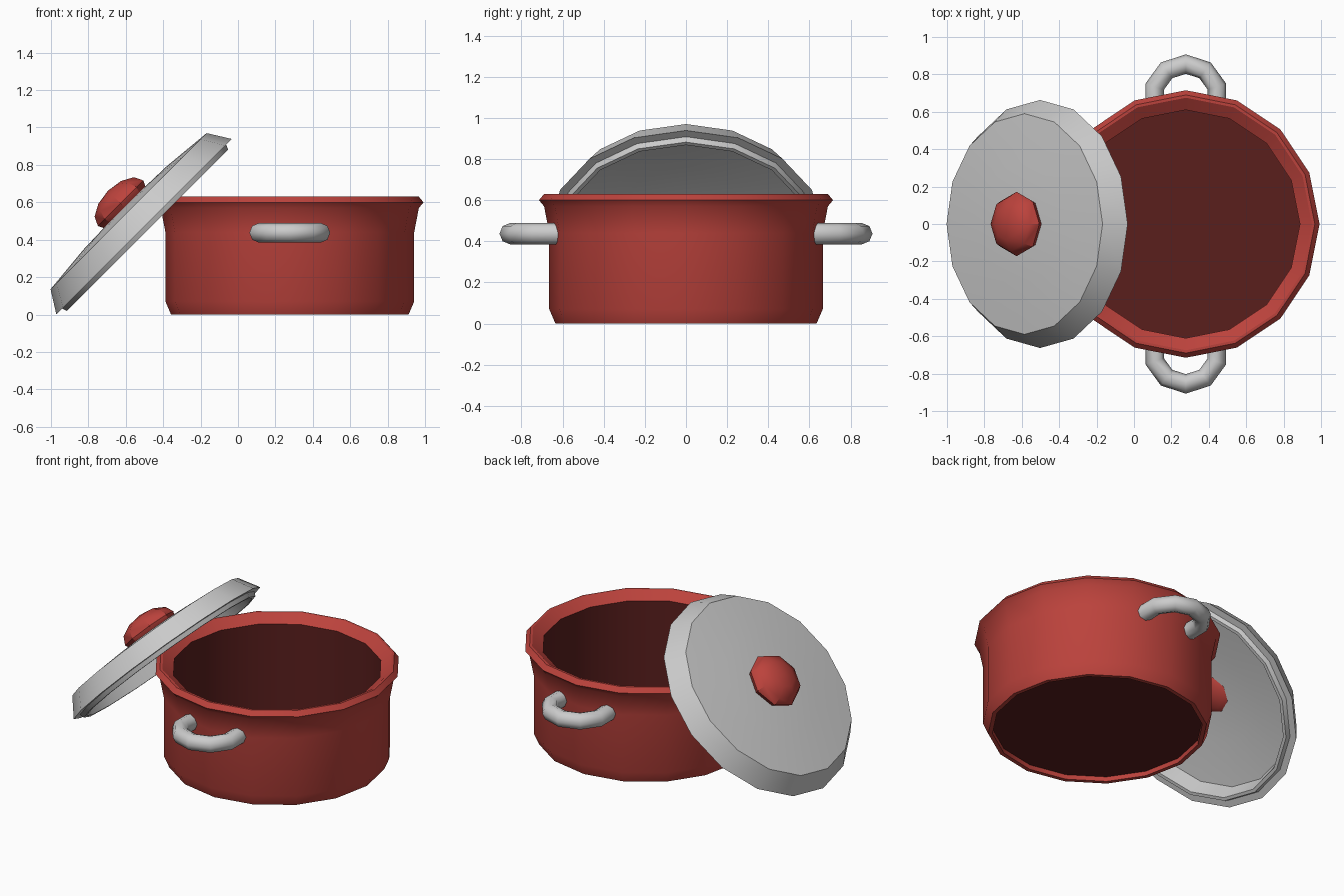
import bpy, bmesh
from math import sin, cos, pi, radians
from mathutils import Matrix, Vector

if "Cube" in bpy.data.objects:
    bpy.data.objects.remove(bpy.data.objects["Cube"])

PX = 0.277  # pot centre in x


def material(name, rgb):
    m = bpy.data.materials.new(name)
    m.diffuse_color = (*rgb, 1)
    m.use_nodes = True
    m.node_tree.nodes["Principled BSDF"].inputs["Base Color"].default_value = m.diffuse_color
    return m


def finish(name, bm, matrix, mat=None, angle=30):
    me = bpy.data.meshes.new(name)
    bm.transform(matrix)
    bm.to_mesh(me)
    bm.free()
    ob = bpy.data.objects.new(name, me)
    bpy.context.collection.objects.link(ob)
    if mat:
        me.materials.append(mat)
    bpy.ops.object.select_all(action='DESELECT')
    ob.select_set(True)
    bpy.context.view_layer.objects.active = ob
    bpy.ops.object.shade_smooth_by_angle(angle=radians(angle))
    return ob


def lathe(name, profile, matrix, mat=None, n=16):
    """Revolve (radius, height) points around z; radius 0 closes to a point."""
    bm = bmesh.new()
    rings = []
    for r, z in profile:
        if r == 0:
            rings.append([bm.verts.new((0, 0, z))] * n)
        else:
            rings.append([bm.verts.new((r * cos(2 * pi * i / n), r * sin(2 * pi * i / n), z))
                          for i in range(n)])
    for a, b in zip(rings, rings[1:]):
        for i in range(n):
            j = (i + 1) % n
            bm.faces.new(dict.fromkeys((a[i], a[j], b[j], b[i])))
    return finish(name, bm, matrix, mat)


def handle(name, side, major=0.175, minor=0.052, sides=8):
    """Partial ring of seven sections ending in the pot wall."""
    bm = bmesh.new()
    rings = []
    for k in range(-3, 4):
        a = radians(36 * k)
        out = Vector((sin(a), side * cos(a), 0))
        rings.append([bm.verts.new(out * (major + minor * cos(2 * pi * i / sides))
                                   + Vector((0, 0, minor * sin(2 * pi * i / sides))))
                      for i in range(sides)])
    for a, b in zip(rings, rings[1:]):
        for i in range(sides):
            j = (i + 1) % sides
            bm.faces.new((a[i], a[j], b[j], b[i]))
    bm.faces.new(rings[0])
    bm.faces.new(rings[-1])
    bmesh.ops.recalc_face_normals(bm, faces=bm.faces)
    return finish(name, bm, Matrix.Translation((PX, side * 0.68, 0.437)), angle=50)


red = material("red_enamel", (0.50, 0.055, 0.045))
dark = material("dark_interior", (0.10, 0.013, 0.012))

# Pot shell with flared rim and a shallow recess underneath
pot_at = Matrix.Translation((PX, 0, 0))
lathe("pot_body", [(0.61, 0.03), (0.61, 0), (0.635, 0), (0.665, 0.07), (0.665, 0.44),
                   (0.69, 0.57), (0.715, 0.60), (0.69, 0.63), (0.675, 0.63),
                   (0.61, 0.585)], pot_at, red)

# Inner wall and floor
lathe("pot_interior", [(0.61, 0.585), (0.61, 0.03), (0, 0.03)], pot_at, dark)

# Side handles
handle("handle_back", 1)
handle("handle_front", -1)

# Lid leaning on the rim at 45 degrees
lid_at = Matrix.Translation((-0.5025, 0, 0.47)) @ Matrix.Rotation(radians(-45), 4, 'Y')
lathe("lid", [(0, 0.115), (0.30, 0.105), (0.565, 0.075), (0.59, -0.027), (0.61, -0.027),
              (0.62, 0), (0.663, 0), (0.59, 0.117), (0.32, 0.142), (0, 0.152)], lid_at)

# Flattened knob passing through the lid
bm = bmesh.new()
bmesh.ops.create_uvsphere(bm, u_segments=8, v_segments=6, radius=1)
finish("lid_knob", bm, lid_at @ Matrix.Translation((0, 0, 0.177))
       @ Matrix.Diagonal((0.172, 0.172, 0.095, 1)), red, angle=40)
